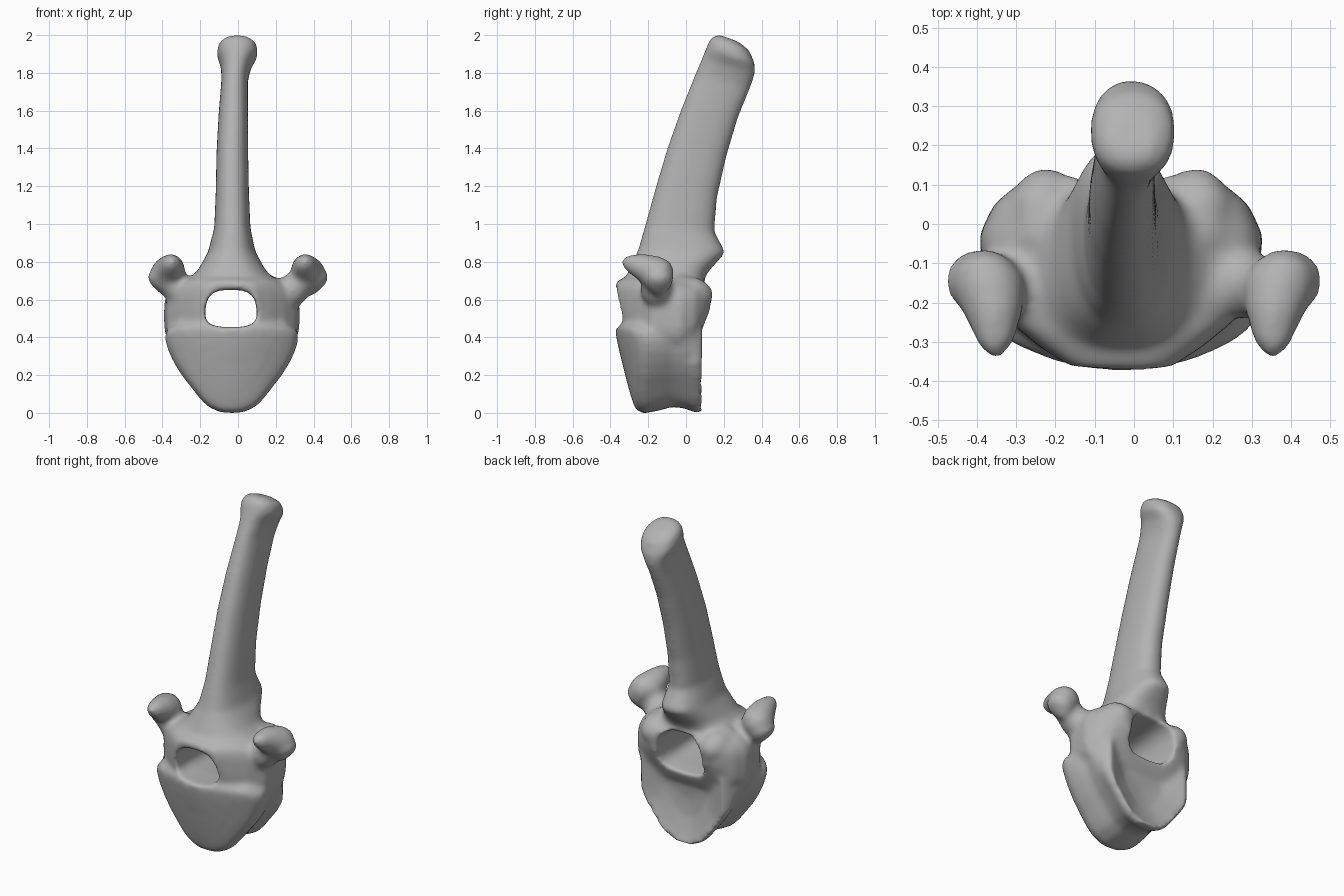
import bpy, bmesh, math
from mathutils import Vector

cube = bpy.data.objects.get("Cube")
if cube:
    bpy.data.objects.remove(cube)

CX = -0.033   # midline of the bone
SIDES = 32


def new_object(name, bm):
    bmesh.ops.recalc_face_normals(bm, faces=bm.faces)
    mesh = bpy.data.meshes.new(name)
    bm.to_mesh(mesh)
    bm.free()
    obj = bpy.data.objects.new(name, mesh)
    bpy.context.collection.objects.link(obj)
    return obj


def loft(name, rings):
    """Skin a list of closed rings and cap both ends."""
    bm = bmesh.new()
    loops = [[bm.verts.new(p) for p in ring] for ring in rings]
    n = len(loops[0])
    for a, b in zip(loops, loops[1:]):
        for i in range(n):
            j = (i + 1) % n
            bm.faces.new((a[i], a[j], b[j], b[i]))
    bm.faces.new(loops[0])
    bm.faces.new(loops[-1])
    return new_object(name, bm)


def unit_ring(power=1.0):
    """Rounded-square ring; a smaller power is boxier."""
    out = []
    for i in range(SIDES):
        a = 2 * math.pi * i / SIDES
        c, s = math.cos(a), math.sin(a)
        out.append((math.copysign(abs(c) ** power, c),
                    math.copysign(abs(s) ** power, s)))
    return out


def tube(name, path):
    """Round limb through (x, y, z, radius) stations."""
    axis = (Vector(path[-1][:3]) - Vector(path[0][:3])).normalized()
    u = axis.orthogonal().normalized()
    v = axis.cross(u)
    return loft(name, [[Vector(p[:3]) + p[3] * (u * c + v * s)
                        for c, s in unit_ring()] for p in path])


parts = []

# Vertebral body: heart-shaped front, waist, U-shaped hollow back
half = [(0.06, 0.0), (0.125, 0.03), (0.165, 0.07), (0.2, 0.115), (0.265, 0.2),
        (0.305, 0.265), (0.336, 0.33), (0.352, 0.39), (0.35, 0.435),
        (0.3, 0.468), (0.2, 0.475), (0.1, 0.475)]
outline = [(0, -0.002)] + half + [(0, 0.475)] + [(-x, z) for x, z in reversed(half)]
stations = [  # width scale, height scale, widest, y, share of front curvature
    (0.02, 0.02, 0.4, -0.272, 1), (0.25, 0.25, 0.4, -0.272, 1),
    (0.5, 0.5, 0.4, -0.271, 1), (0.75, 0.75, 0.4, -0.268, 1),
    (0.93, 0.93, 0.4, -0.262, 1), (1.01, 1, 0.4, -0.225, 1),
    (0.97, 0.94, 0.4, -0.14, 0.6), (0.9, 0.86, 0.35, -0.07, 0.2),
    (0.93, 0.9, 0.33, 0, 0), (0.99, 0.99, 0.3, 0.05, 0),
    (0.94, 0.97, 0.27, 0.09, 0), (0.8, 0.82, 0.22, 0.07, 0),
    (0.4, 0.4, 0.14, 0.035, 0), (0.02, 0.02, 0.1, 0.025, 0)]
rings = []
for sx, sz, widest, y, curve in stations:
    ring = []
    for x, z in outline:
        px = max(-widest, min(widest, x * sx))
        pz = 0.25 + (z - 0.25) * sz
        ring.append((CX + px, y + curve * (0.9 * px * px - 0.25 * pz), pz))
    rings.append(ring)
parts.append(loft("vertebral_body", rings))

# Neural arch block around the canal, bowed at the front
arch = [  # y, half width, bottom, top, bow
    (-0.378, 0.13, 0.57, 0.69, 0.9), (-0.35, 0.21, 0.45, 0.708, 0.9),
    (-0.3, 0.28, 0.4, 0.725, 0.6), (-0.2, 0.345, 0.32, 0.735, 0.2),
    (-0.03, 0.362, 0.3, 0.725, 0), (0.05, 0.325, 0.36, 0.71, 0),
    (0.1, 0.265, 0.47, 0.69, 0), (0.13, 0.2, 0.54, 0.66, 0)]
parts.append(loft("neural_arch", [
    [(CX + w * c, y + bow * (w * c) ** 2, (lo + hi) / 2 + (hi - lo) / 2 * s)
     for c, s in unit_ring(0.6)] for y, w, lo, hi, bow in arch]))

# Spinous process: tall blade leaning back, with a knobbed tip
spine = [  # front y, front z, back y, back z, half width, centre x
    (-0.345, 0.66, 0.08, 0.68, 0.27, CX),
    (-0.3, 0.76, 0.12, 0.75, 0.18, CX),
    (-0.255, 0.86, 0.21, 0.85, 0.125, CX),
    (-0.215, 1.0, 0.15, 0.96, 0.096, -0.03),
    (-0.16, 1.2, 0.165, 1.14, 0.088, -0.03),
    (-0.1, 1.4, 0.215, 1.36, 0.084, -0.03),
    (-0.03, 1.6, 0.275, 1.56, 0.078, -0.025),
    (0.05, 1.8, 0.34, 1.72, 0.07, -0.018),
    (0.085, 1.88, 0.365, 1.79, 0.08, -0.01),
    (0.11, 1.94, 0.365, 1.85, 0.11, -0.003),
    (0.13, 1.985, 0.335, 1.92, 0.102, -0.003),
    (0.17, 2.005, 0.28, 1.965, 0.06, -0.005)]
parts.append(loft("spinous_process", [
    [(cx + w * s, (fy + by) / 2 + (fy - by) / 2 * c,
      (fz + bz) / 2 + (fz - bz) / 2 * c) for c, s in unit_ring(0.85)]
    for fy, fz, by, bz, w, cx in spine]))

# Paired processes on each side
knob = [(0.35, -0.34, 0.805, 0.015), (0.35, -0.305, 0.797, 0.045),
        (0.355, -0.23, 0.772, 0.073), (0.37, -0.16, 0.737, 0.094),
        (0.385, -0.11, 0.727, 0.08), (0.39, -0.07, 0.72, 0.03)]
heel = [(0.35, -0.15, 0.765, 0.05), (0.407, -0.145, 0.705, 0.08),
        (0.407, -0.14, 0.665, 0.062), (0.395, -0.14, 0.625, 0.02)]
stem = [(0.2, -0.11, 0.58, 0.1), (0.31, -0.16, 0.66, 0.085),
        (0.38, -0.18, 0.73, 0.06)]
facet = [(0.2, -0.05, 0.64, 0.09), (0.2, 0.06, 0.63, 0.085),
         (0.19, 0.11, 0.62, 0.065), (0.19, 0.14, 0.62, 0.025)]
for label, side in (("left", 1), ("right", -1)):
    for part, path, shift in (("knob", knob, 0), ("heel", heel, 0),
                              ("stem", stem, -0.01), ("facet", facet, CX)):
        parts.append(tube(f"{label}_{part}",
                          [(side * x + shift, y, z, r) for x, y, z, r in path]))

# Fuse all the parts into one bone
bm = bmesh.new()
for obj in parts:
    bm.from_mesh(obj.data)
    bpy.data.objects.remove(obj)
bone = new_object("vertebra", bm)

# Canal cutter, a rounded arch that opens slightly towards the back
canal = [(-0.5, 1.0, 0.455, 0.652), (-0.2, 1.0, 0.455, 0.652),
         (0, 1.05, 0.44, 0.67), (0.3, 1.2, 0.4, 0.7)]
cutter = loft("canal_cutter", [
    [(-0.037 + s * c * (0.135 - 0.012 * t), y, (lo + hi) / 2 + (hi - lo) / 2 * t)
     for c, t in unit_ring(0.65)] for y, s, lo, hi in canal])
cutter.hide_render = True

remesh = bone.modifiers.new("fuse", 'REMESH')
remesh.mode = 'VOXEL'
remesh.voxel_size = 0.014
cut = bone.modifiers.new("canal", 'BOOLEAN')
cut.operation = 'DIFFERENCE'
cut.solver = 'EXACT'
cut.object = cutter
again = bone.modifiers.new("even", 'REMESH')
again.mode = 'VOXEL'
again.voxel_size = 0.012
soft = bone.modifiers.new("soften", 'SMOOTH')
soft.factor = 0.5
soft.iterations = 14

# Bake the fused shape and drop the cutter
bpy.context.view_layer.update()
baked = bpy.data.meshes.new_from_object(
    bone.evaluated_get(bpy.context.evaluated_depsgraph_get()))
bone.modifiers.clear()
bone.data = baked
baked.name = "vertebra"
bpy.data.objects.remove(cutter)

# Rest the bone on the ground
low = min(v.co.z for v in baked.vertices)
for v in baked.vertices:
    v.co.z -= low

# Plain grey bone
grey = bpy.data.materials.new("bone_grey")
grey.use_nodes = True
colour = (0.45, 0.45, 0.45, 1)
grey.diffuse_color = colour
grey.node_tree.nodes["Principled BSDF"].inputs["Base Color"].default_value = colour
baked.materials.clear()
baked.materials.append(grey)
for poly in baked.polygons:
    poly.use_smooth = True
